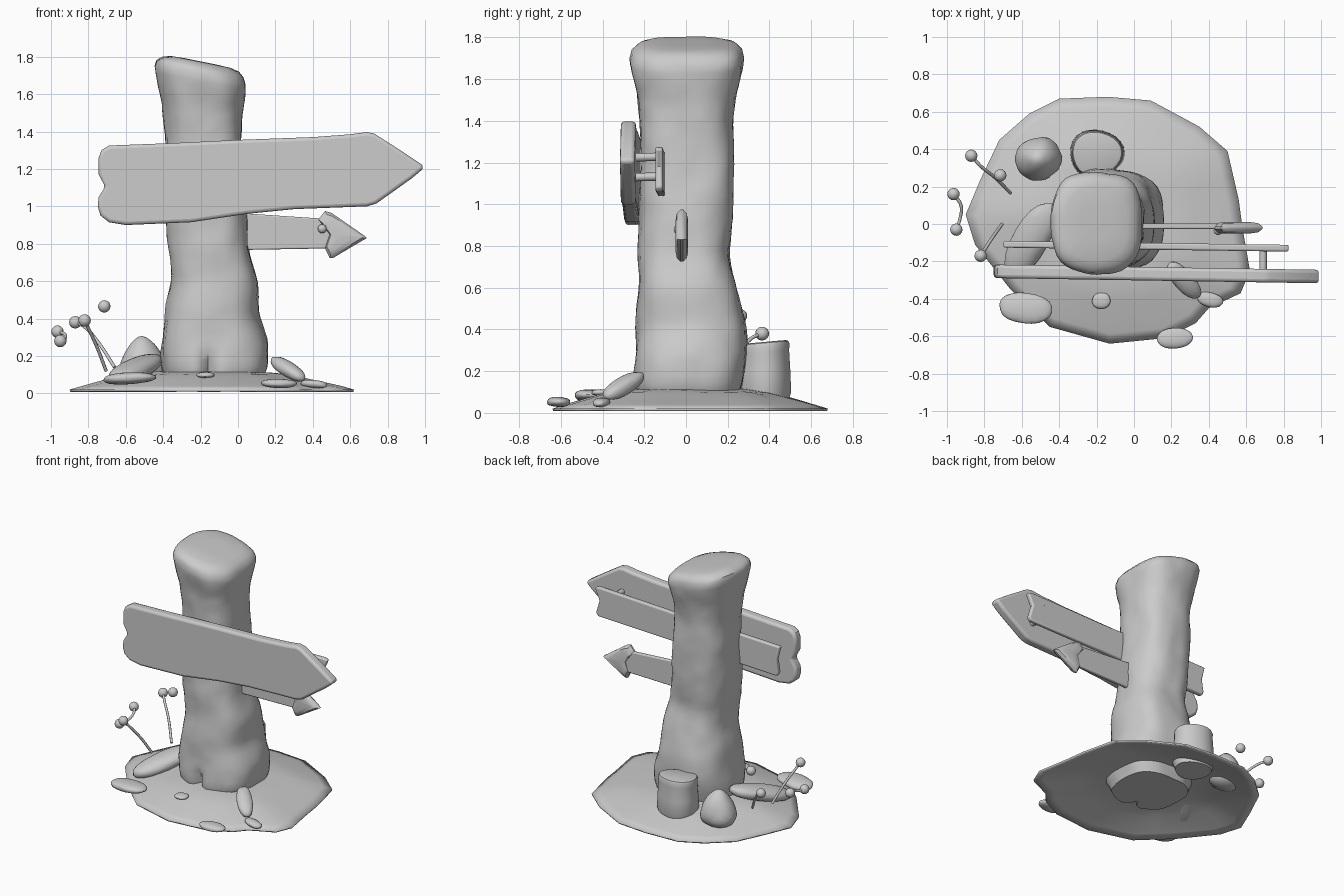
import bpy, bmesh
from math import sin, cos, pi, tau, radians, atan2, hypot, exp
from mathutils import Vector, Matrix, Euler, noise

if "Cube" in bpy.data.objects:
    bpy.data.objects.remove(bpy.data.objects["Cube"])


def finish(name, bm, angle=40, bevel=0.0, subsurf=0, solid=0.0):
    bmesh.ops.recalc_face_normals(bm, faces=bm.faces)
    me = bpy.data.meshes.new(name)
    bm.to_mesh(me)
    bm.free()
    ob = bpy.data.objects.new(name, me)
    bpy.context.collection.objects.link(ob)
    if solid:
        m = ob.modifiers.new("Thickness", 'SOLIDIFY')
        m.thickness, m.offset = solid, -1
    if bevel:
        m = ob.modifiers.new("Bevel", 'BEVEL')
        m.width, m.segments, m.limit_method = bevel, 3, 'ANGLE'
        m.angle_limit = radians(50)
    if subsurf:
        m = ob.modifiers.new("Subsurf", 'SUBSURF')
        m.levels = m.render_levels = subsurf
    bpy.ops.object.select_all(action='DESELECT')
    ob.select_set(True)
    bpy.context.view_layer.objects.active = ob
    bpy.ops.object.shade_smooth_by_angle(angle=radians(angle))
    return ob


def loft(bm, rings, cap_start=True, cap_end=True):
    vs = [[bm.verts.new(p) for p in r] for r in rings]
    n = len(vs[0])
    for a, b in zip(vs, vs[1:]):
        for i in range(n):
            j = (i + 1) % n
            bm.faces.new((a[i], a[j], b[j], b[i]))
    for ring, cap in ((vs[0], cap_start), (vs[-1], cap_end)):
        if cap:
            bmesh.ops.poke(bm, faces=[bm.faces.new(ring)])


def interp(table, t):
    # linear lookup in rows keyed by their first value
    for a, b in zip(table, table[1:]):
        if t <= b[0]:
            f = max(0, (t - a[0]) / (b[0] - a[0]))
            return [p + (q - p) * f for p, q in zip(a[1:], b[1:])]
    return list(table[-1][1:])


# Ground mound: irregular outline swept through a dome profile
outline = [(.58, -.02), (.56, .13), (.5, .39), (.35, .52), (.09, .66), (-.14, .68), (-.4, .67),
           (-.56, .59), (-.72, .45), (-.82, .24), (-.9, .05), (-.85, -.11), (-.66, -.35),
           (-.45, -.55), (-.13, -.64), (.17, -.61), (.33, -.53), (.4, -.45), (.57, -.37), (.62, -.25)]
mc = Vector((-.16, 0))
dome = [(0, .12), (.4, .115), (.6, .098), (.75, .07), (.9, .042), (1, .02)]
bm = bmesh.new()
rings = []
for k in range(1, 13):
    t = k / 12
    z = interp(dome, t)[0]
    ring = []
    for i, (x, y) in enumerate(outline):
        nx, ny = outline[(i + 1) % len(outline)]
        for f in (0, .5):
            p = mc + (Vector((x + (nx - x) * f, y + (ny - y) * f)) - mc) * t
            dz = noise.noise(Vector((p.x * 4, p.y * 4, 1))) * .012 * sin(pi * t)
            ring.append((p.x, p.y, z + dz))
    rings.append(ring)
loft(bm, rings, True, False)
finish("ground_mound", bm, 50, solid=.012)

# Trunk: height, left x, right x, front y, back y
trunk = [(.03, -.37, .1, -.22, .23), (.12, -.405, .165, -.26, .27), (.25, -.41, .16, -.245, .29),
         (.42, -.39, .11, -.235, .29), (.6, -.36, .105, -.22, .245), (.75, -.365, .06, -.23, .21),
         (.95, -.385, .045, -.225, .22), (1.2, -.38, .02, -.21, .235), (1.4, -.39, .02, -.22, .22),
         (1.53, -.405, .03, -.235, .235), (1.64, -.435, .038, -.26, .27), (1.70, -.445, .042, -.265, .28),
         (1.735, -.435, .032, -.255, .27), (1.76, -.40, .005, -.225, .245), (1.772, -.36, -.04, -.19, .2),
         (1.775, -.28, -.12, -.09, .1)]
heights = [.03 + .0375 * k for k in range(44)] + [1.67, 1.70, 1.72, 1.735, 1.748, 1.76, 1.772, 1.775]
bm = bmesh.new()
rings = []
for z in heights:
    x0, x1, y0, y1 = [sum(c) / 3 for c in zip(*(interp(trunk, z + d) for d in (-.03, 0, .03)))] \
        if z < 1.66 else interp(trunk, z)
    cx, cy, rx, ry = (x0 + x1) / 2, (y0 + y1) / 2, (x1 - x0) / 2, (y1 - y0) / 2
    tilt = max(0, min(1, (z - 1.4) / .3))
    ring = []
    for i in range(48):
        a = tau * i / 48
        c, s = cos(a), sin(a)
        r = (abs(c) ** 2.7 + abs(s) ** 2.7) ** (-1 / 2.7)
        x, y = cx + rx * c * r, cy + ry * s * r
        n = noise.noise(Vector((x * 7, y * 7, z * 5))) * .012 + noise.noise(Vector((x * 20, y * 20, z * 16))) * .004
        x, y = x + c * n, y + s * n
        if s < 0:  # cleft between the front roots
            y += .07 * exp(-((x + .16) / .03) ** 2) * max(0, min(1, (.25 - z) / .1))
        ring.append((x, y, z - .2 * (x + .2) * tilt))
    rings.append(ring)
loft(bm, rings)
finish("trunk", bm, 45)


# Sign boards: x,z outline extruded through y, with a slight skew along x
def board(name, pts, y, thick, skew=0.0, bevel=.015):
    bm = bmesh.new()
    loft_rings = [[(px, y + skew * px + s * thick / 2, pz) for px, pz in pts] for s in (-1, 1)]
    vs = [[bm.verts.new(p) for p in r] for r in loft_rings]
    n = len(pts)
    bm.faces.new(vs[0])
    bm.faces.new(vs[1])
    for i in range(n):
        j = (i + 1) % n
        bm.faces.new((vs[0][i], vs[0][j], vs[1][j], vs[1][i]))
    finish(name, bm, 35, bevel=bevel)


board("front_arrow_board", [
    (-.745, 1.26), (-.73, 1.30), (-.69, 1.325), (-.35, 1.338), (0, 1.355), (.4, 1.37), (.6, 1.385),
    (.69, 1.397), (.73, 1.388), (.86, 1.305), (.98, 1.225), (.995, 1.205), (.93, 1.15), (.74, 1.015),
    (.69, 1.0), (.3, .985), (.05, .96), (-.25, .915), (-.6, .9), (-.69, .915), (-.735, .95),
    (-.75, 1.0), (-.745, 1.05), (-.71, 1.105), (-.745, 1.17)], -.265, .072, -.016, .018)
board("rear_board", [
    (-.70, 1.24), (-.3, 1.25), (.2, 1.255), (.80, 1.275), (.83, 1.265), (.79, 1.18), (.82, 1.08),
    (.80, 1.06), (.2, 1.045), (-.3, 1.03), (-.68, 1.02), (-.69, 1.05), (-.675, 1.14)],
    -.118, .036, -.014, .01)
board("small_arrow_shaft", [(-.08, .97), (.44, .935), (.50, .85), (.48, .775), (-.08, .765)], -.012, .028, 0, .008)

# Small arrow head: lens-shaped, thickest in the middle
head = [(.43, .93), (.465, .975), (.50, .965), (.68, .84), (.688, .83), (.51, .725), (.49, .725), (.465, .775), (.49, .85)]
bm = bmesh.new()
hc = (.53, .845)
loft(bm, [[(hc[0] + (x - hc[0]) * f, -.02 + y, hc[1] + (z - hc[1]) * f) for x, z in head]
          for f, y in ((.6, -.03), (.85, -.024), (1, -.006), (1, .006), (.85, .024), (.6, .03))])
finish("small_arrow_head", bm, 35)


def rod(name, path, r):
    cu = bpy.data.curves.new(name, 'CURVE')
    cu.dimensions, cu.bevel_depth, cu.bevel_resolution, cu.use_fill_caps = '3D', r, 2, True
    sp = cu.splines.new('BEZIER')
    sp.bezier_points.add(len(path) - 1)
    for bp, p in zip(sp.bezier_points, path):
        bp.co = p
        bp.handle_left_type = bp.handle_right_type = 'AUTO'
    cu.resolution_u = 5
    ob = bpy.data.objects.new(name, cu)
    bpy.context.collection.objects.link(ob)
    bpy.ops.object.select_all(action='DESELECT')
    ob.select_set(True)
    bpy.context.view_layer.objects.active = ob
    bpy.ops.object.convert(target='MESH')
    bpy.ops.object.shade_smooth_by_angle(angle=radians(50))


def ball(name, p, r):
    bm = bmesh.new()
    bmesh.ops.create_uvsphere(bm, u_segments=16, v_segments=10, radius=r, matrix=Matrix.Translation(p))
    finish(name, bm, 60)


# Pegs joining the front and rear boards, and nail on the small arrow
for i, z in enumerate((1.225, 1.13)):
    rod(f"board_peg_{i + 1}", [(.69, -.25, z), (.69, -.11, z + .003)], .02)
ball("small_arrow_nail", (.45, -.035, .88), .024)

# Cut stump behind the trunk
bm = bmesh.new()
rings = []
for z, r in ((.05, .115), (.1, .132), (.2, .128), (.29, .122), (.32, .124), (.335, .118), (.34, .105)):
    ring = []
    for i in range(24):
        a = tau * i / 24
        k = r * (1 + .04 * sin(3 * a + 1))
        x, y = cos(a) * k * 1.1, sin(a) * k
        ring.append((-.20 + x, .375 + y, z + y * .09 * (z > .25)))
    rings.append(ring)
loft(bm, rings)
finish("cut_stump", bm, 40)


# Rocks: soft faceted pebbles
def rock(name, loc, size, yaw=0, pitch=0, taper=0.0, seed=0):
    bm = bmesh.new()
    bmesh.ops.create_icosphere(bm, subdivisions=2, radius=1)
    rot = Euler((0, radians(pitch), radians(yaw))).to_matrix()
    for v in bm.verts:
        p = v.co.copy()
        p *= 1 + .22 * noise.noise(p * 1.1 + Vector((seed * 3.7, seed, 0)))
        p *= (abs(p.x) ** 2.6 + abs(p.y) ** 2.6 + abs(p.z) ** 2.6) ** (-1 / 2.6) * p.length ** .7
        k = 1 - taper * p.z
        v.co = rot @ Vector((p.x * size[0] * k, p.y * size[1] * k, p.z * size[2])) + Vector(loc)
    finish(name, bm, 60, subsurf=1)


rock("boulder_back_left", (-.51, .35, .17), (.12, .11, .135), 20, 0, .38, 1)
rock("slab_left", (-.55, -.08, .13), (.24, .10, .055), 60, -14, 0, 2)
rock("pebble_front_left", (-.58, -.45, .08), (.145, .085, .033), -8, -3, 0, 3)
rock("pebble_front", (-.175, -.41, .098), (.05, .045, .016), 0, 0, 0, 4)
rock("slab_front_right", (.265, -.30, .13), (.145, .055, .042), -47, 24, 0, 5)
rock("pebble_right", (.405, -.405, .05), (.075, .04, .022), -15, 5, 0, 6)
rock("pebble_front_right", (.22, -.61, .053), (.10, .057, .025), 5, 0, 0, 7)

# Berry stems and berries on the left
berries = [(-.715, .26, .465), (-.82, -.17, .39), (-.87, .365, .38), (-.965, .16, .33), (-.95, -.03, .28)]
for i, p in enumerate(berries):
    ball(f"berry_{i + 1}", p, .033)
rod("stem_back", [(-.66, .165, .14), (-.745, .25, .27), (-.82, .31, .355), berries[2]], .009)
rod("stem_front", [(-.705, 0, .12), (-.755, -.07, .25), berries[1]], .009)
rod("berry_twig", [berries[3], (-.925, .10, .315), (-.93, .03, .285), berries[4]], .009)
